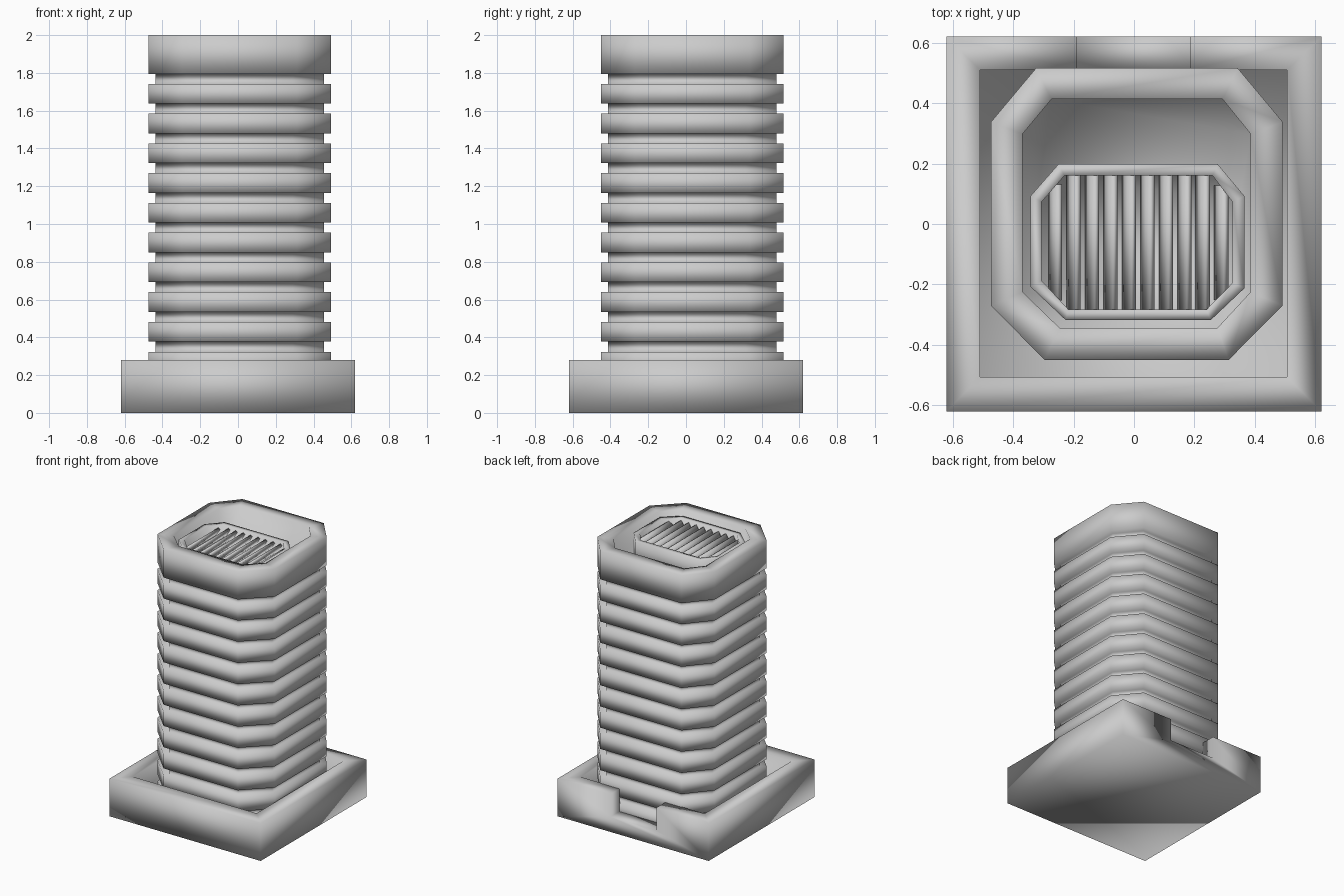
import bpy, bmesh, math
from mathutils import Matrix, Vector

if "Cube" in bpy.data.objects:
    bpy.data.objects.remove(bpy.data.objects["Cube"])


def finish(bm, name):
    bmesh.ops.recalc_face_normals(bm, faces=bm.faces)
    mesh = bpy.data.meshes.new(name)
    bm.to_mesh(mesh)
    bm.free()
    for p in mesh.polygons:
        p.use_smooth = True
    ob = bpy.data.objects.new(name, mesh)
    bpy.context.collection.objects.link(ob)
    return ob


def loft(name, sections):
    """Bridge successive (outline, z) loops and close both ends."""
    bm = bmesh.new()
    loops = [[bm.verts.new((x, y, z)) for x, y in pts] for pts, z in sections]
    for a, b in zip(loops, loops[1:]):
        n = len(a)
        for i in range(n):
            j = (i + 1) % n
            bm.faces.new((a[i], a[j], b[j], b[i]))
    bm.faces.new(loops[0][::-1])
    bm.faces.new(loops[-1])
    return finish(bm, name)


def rect(x0, x1, y0, y1):
    return [(x0, y0), (x1, y0), (x1, y1), (x0, y1)]


def scaled(pts, cx, cy, s):
    return [(cx + (x - cx) * s, cy + (y - cy) * s) for x, y in pts]


# tray with a notch in the back wall
FLOOR = 0.11
outer = rect(-0.62, 0.62, -0.62, 0.62)
inner = rect(-0.51, 0.507, -0.506, 0.51)
tray = loft("base_tray", [(outer, 0), (outer, 0.28), (inner, 0.28), (inner, FLOOR)])
cutter = loft("notch_cutter", [(rect(-0.19, 0.186, 0.45, 0.8), FLOOR + 0.002),
                               (rect(-0.19, 0.186, 0.45, 0.8), 0.5)])
cutter.hide_render = True
mod = tray.modifiers.new("notch", 'BOOLEAN')
mod.operation = 'DIFFERENCE'
mod.solver = 'EXACT'
mod.object = cutter
bpy.context.view_layer.objects.active = tray
bpy.ops.object.modifier_apply(modifier=mod.name)
bpy.data.objects.remove(cutter)

# ribbed column with hollow cap
ring = [(-0.296, -0.45), (0.313, -0.45), (0.492, -0.27), (0.492, 0.338),
        (0.343, 0.516), (-0.324, 0.516), (-0.473, 0.338), (-0.473, -0.27)]
core = scaled(ring, 0.009, 0.032, 0.923)
opening = [(-0.246, -0.344), (0.276, -0.344), (0.386, -0.225), (0.386, 0.298),
           (0.293, 0.413), (-0.273, 0.413), (-0.369, 0.298), (-0.369, -0.225)]
sections = [(core, 0.04)]
for i in range(11):
    top = 0.166 + i * 0.1576
    low = top - 0.104
    sections += [(core, low), (ring, low), (ring, top), (core, top)]
sections += [(core, 1.794), (ring, 1.794), (ring, 2.0), (opening, 2.0), (opening, 1.8)]
loft("ribbed_column", sections)

# grille housing inside the cap
housing = [(-0.226, -0.318), (0.254, -0.318), (0.365, -0.213), (0.365, 0.093),
           (0.277, 0.198), (-0.25, 0.198), (-0.342, 0.093), (-0.342, -0.208)]
mouth = [(-0.217, -0.283), (0.24, -0.283), (0.326, -0.195), (0.326, 0.073),
         (0.26, 0.16), (-0.23, 0.16), (-0.306, 0.073), (-0.306, -0.187)]
loft("grille_housing", [(housing, 1.79), (housing, 1.97), (mouth, 1.97), (mouth, 1.89)])

# tilted slats, clipped to the octagonal mouth
for i in range(10):
    x = -0.261 + i * 0.0611
    inset = max(0, -0.225 - x, x - 0.25)
    y0, y1 = -0.29 + inset, 0.167 - inset
    bm = bmesh.new()
    bmesh.ops.create_cube(bm, size=1)
    bmesh.ops.scale(bm, vec=Vector((0.018, y1 - y0, 0.06)), verts=bm.verts)
    bmesh.ops.rotate(bm, cent=(0, 0, 0), matrix=Matrix.Rotation(math.radians(32), 3, 'Y'),
                     verts=bm.verts)
    bmesh.ops.translate(bm, vec=Vector((x, (y0 + y1) / 2, 1.925)), verts=bm.verts)
    finish(bm, f"grille_slat_{i + 1}")
